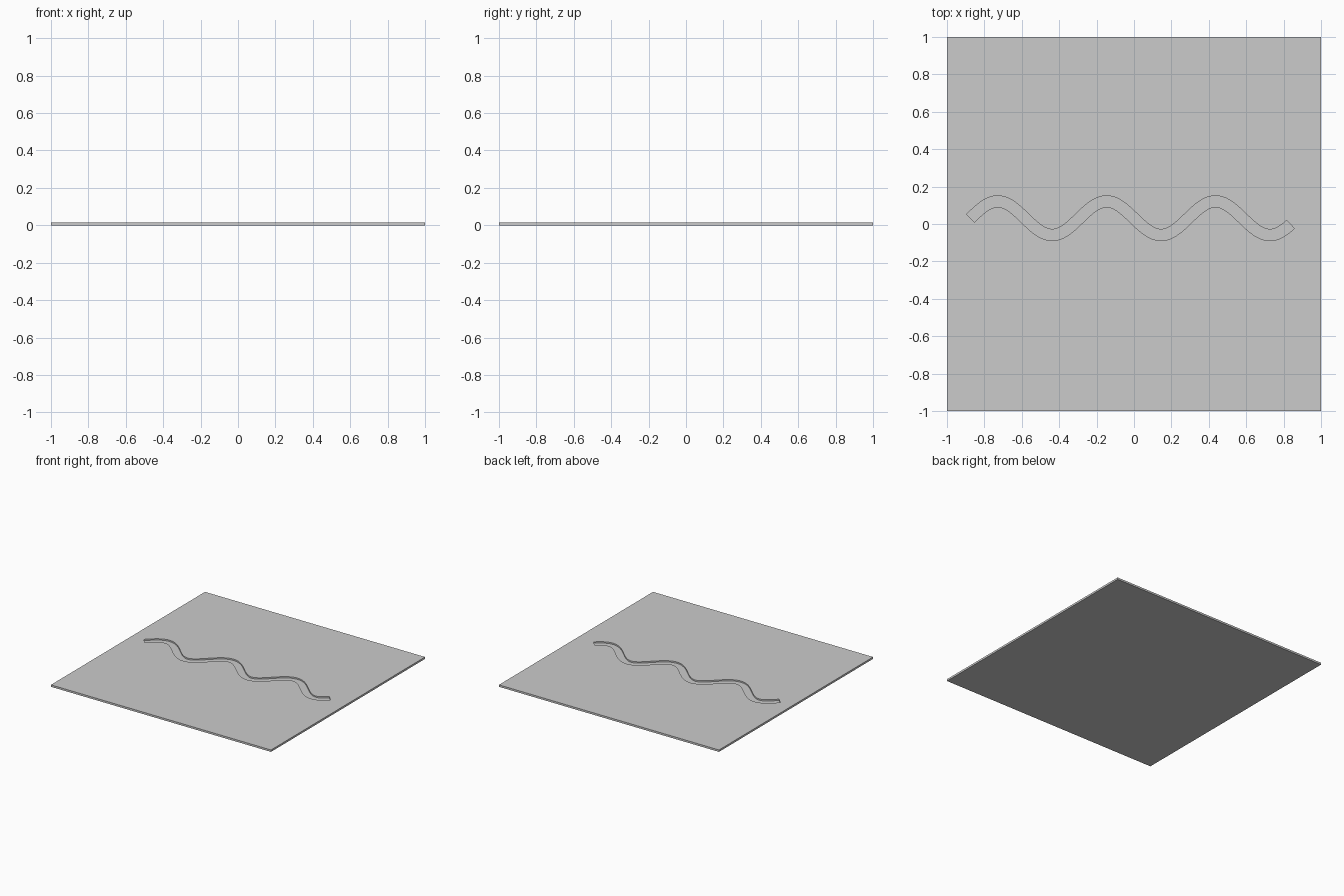
import bpy, bmesh, math

if "Cube" in bpy.data.objects:
    bpy.data.objects.remove(bpy.data.objects["Cube"])

T = 0.016        # plate thickness
FLOOR = 0.005    # groove floor height
HALF_W = 0.03    # half groove width
AMP, PERIOD, MID = 0.09, 0.582, 0.031
X0, X1, STEPS = -0.874, 0.837, 120

# plate
bpy.ops.mesh.primitive_cube_add(size=1, location=(0, 0, T / 2))
plate = bpy.context.object
plate.name = "plate"
plate.scale = (2, 2, T)
bpy.ops.object.transform_apply(location=True, rotation=False, scale=True)

# wavy groove cutter: ribbon offset along the normals of a sine path
left, right = [], []
for i in range(STEPS + 1):
    x = X0 + (X1 - X0) * i / STEPS
    a = 2 * math.pi * (x - X0) / PERIOD
    y = MID + AMP * math.sin(a)
    slope = AMP * 2 * math.pi / PERIOD * math.cos(a)
    n = math.hypot(slope, 1)
    dx, dy = -slope / n * HALF_W, HALF_W / n
    left.append((x + dx, y + dy))
    right.append((x - dx, y - dy))

bm = bmesh.new()
L = [bm.verts.new((x, y, FLOOR)) for x, y in left]
R = [bm.verts.new((x, y, FLOOR)) for x, y in right]
faces = [bm.faces.new((R[i], R[i + 1], L[i + 1], L[i])) for i in range(STEPS)]
ext = bmesh.ops.extrude_face_region(bm, geom=faces, use_keep_orig=True)
top = [v for v in ext["geom"] if isinstance(v, bmesh.types.BMVert)]
bmesh.ops.translate(bm, verts=top, vec=(0, 0, 0.05))
bmesh.ops.recalc_face_normals(bm, faces=bm.faces)
mesh = bpy.data.meshes.new("groove_cutter")
bm.to_mesh(mesh)
bm.free()
cutter = bpy.data.objects.new("groove_cutter", mesh)
bpy.context.collection.objects.link(cutter)
cutter.hide_render = True

# carve the groove into the plate, then drop the cutter
mod = plate.modifiers.new("groove", 'BOOLEAN')
mod.operation = 'DIFFERENCE'
mod.solver = 'EXACT'
mod.object = cutter
bpy.context.view_layer.objects.active = plate
bpy.ops.object.modifier_apply(modifier=mod.name)
bpy.data.objects.remove(cutter)
